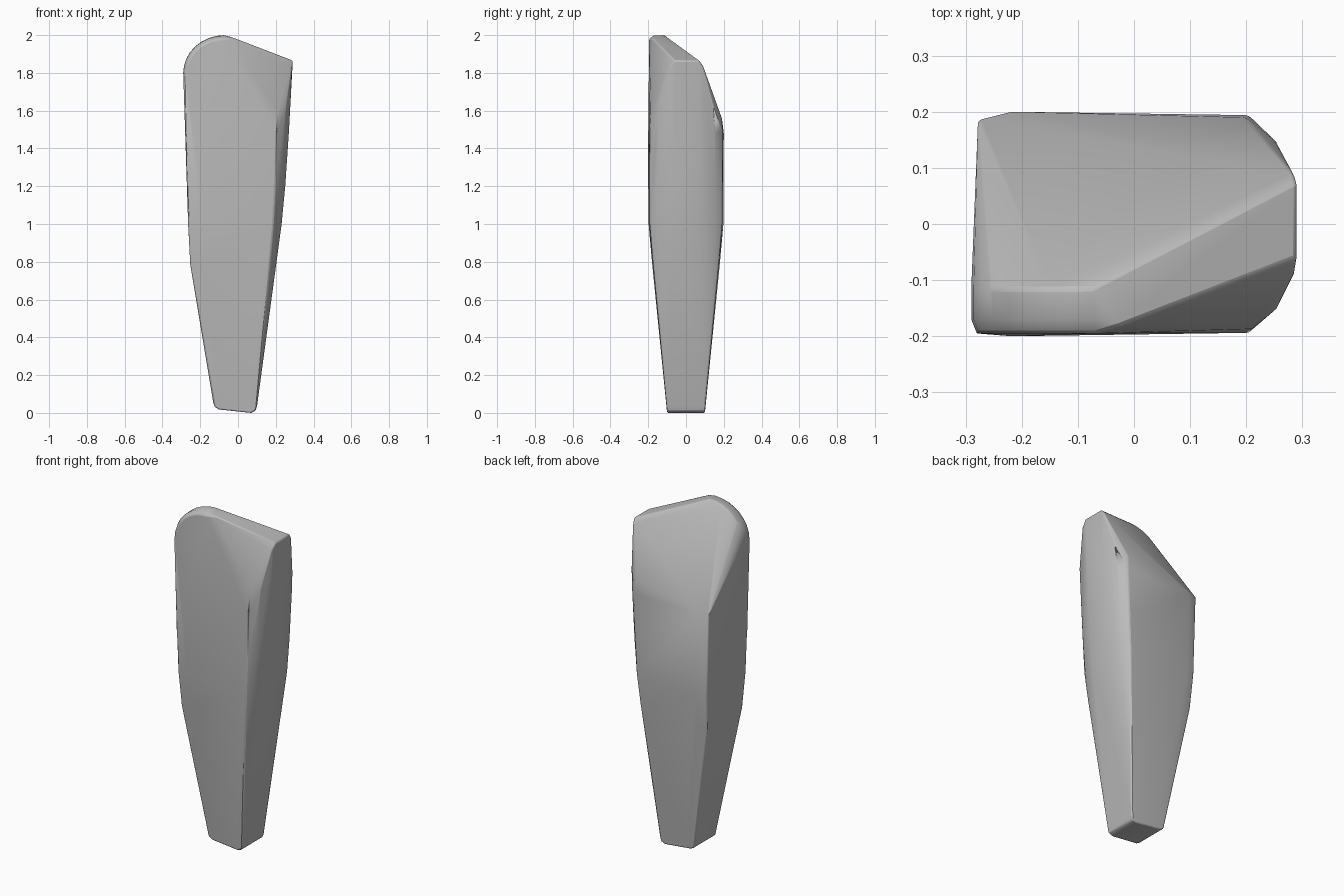
import bpy, bmesh, math

if "Cube" in bpy.data.objects:
    bpy.data.objects.remove(bpy.data.objects["Cube"], do_unlink=True)

# Single flat grey material
mat = bpy.data.materials.new("pale grey")
mat.use_nodes = True
grey = (0.5, 0.5, 0.5, 1)
mat.diffuse_color = grey
mat.node_tree.nodes["Principled BSDF"].inputs["Base Color"].default_value = grey


def section(z, left, right, half, bulge):
    """Horizontal outline: flat on the left, bowed outward on the right."""
    pts = []
    for s in (-1, 1):
        pts += [(left, s * (half - 0.015), z), (left + 0.06, s * half, z),
                (right - bulge, s * half * 0.97, z),
                (right - bulge * 0.4, s * half * 0.78, z),
                (right, s * half * 0.35, z)]
    return pts


points = []
# Tapered shank, from the tip to the shoulder
for row in [(0.05, -0.13, 0.103, 0.105, 0.004),
            (0.8, -0.255, 0.205, 0.18, 0.035),
            (1.0, -0.264, 0.231, 0.198, 0.045),
            (1.2, -0.27, 0.25, 0.2, 0.055),
            (1.48, -0.278, 0.269, 0.2, 0.065)]:
    points += section(*row)

# Blunt tip with rounded ends
for y in (-0.1, 0.1):
    points += [(-0.122, y, 0.03), (-0.1, y, 0.018), (0.07, y, 0), (0.092, y, 0.01), (0.1, y, 0.03)]

# Rounded crown along the front
for i in range(9):
    a = math.pi / 2 * (1 + i / 8)
    x, z = -0.07 + 0.22 * math.cos(a), 1.8 + 0.2 * math.sin(a)
    points += [(x, -0.115, z), (x, -0.17, z - 0.002),
               (-0.07 + 0.21 * math.cos(a), -0.195, 1.79 + 0.19 * math.sin(a))]

# Sloping ridge from the crown down to the side peak
points += [(-0.02, -0.18, 1.985), (0.29, -0.06, 1.865), (0.29, 0.07, 1.865),
           (0.285, 0.09, 1.84), (0.285, -0.09, 1.83),
           (0.255, -0.15, 1.62), (0.21, -0.187, 1.6),
           (0.2, 0.19, 1.56), (0.255, 0.145, 1.62)]

bm = bmesh.new()
for p in points:
    bm.verts.new(p)
hull = bmesh.ops.convex_hull(bm, input=bm.verts)
loose = {g for g in hull["geom_interior"] + hull["geom_unused"] if isinstance(g, bmesh.types.BMVert)}
bmesh.ops.delete(bm, geom=list(loose), context="VERTS")
bmesh.ops.dissolve_limit(bm, angle_limit=math.radians(1), verts=bm.verts, edges=bm.edges)
bmesh.ops.recalc_face_normals(bm, faces=bm.faces)
mesh = bpy.data.meshes.new("tapered_block")
bm.to_mesh(mesh)
bm.free()

block = bpy.data.objects.new("tapered_block", mesh)
bpy.context.collection.objects.link(block)
mesh.materials.append(mat)

# Soft edges
bevel = block.modifiers.new("soft_edges", "BEVEL")
bevel.width = 0.008
bevel.segments = 2
bevel.angle_limit = math.radians(35)

bpy.context.view_layer.objects.active = block
block.select_set(True)
bpy.ops.object.shade_smooth_by_angle(angle=math.radians(40))
